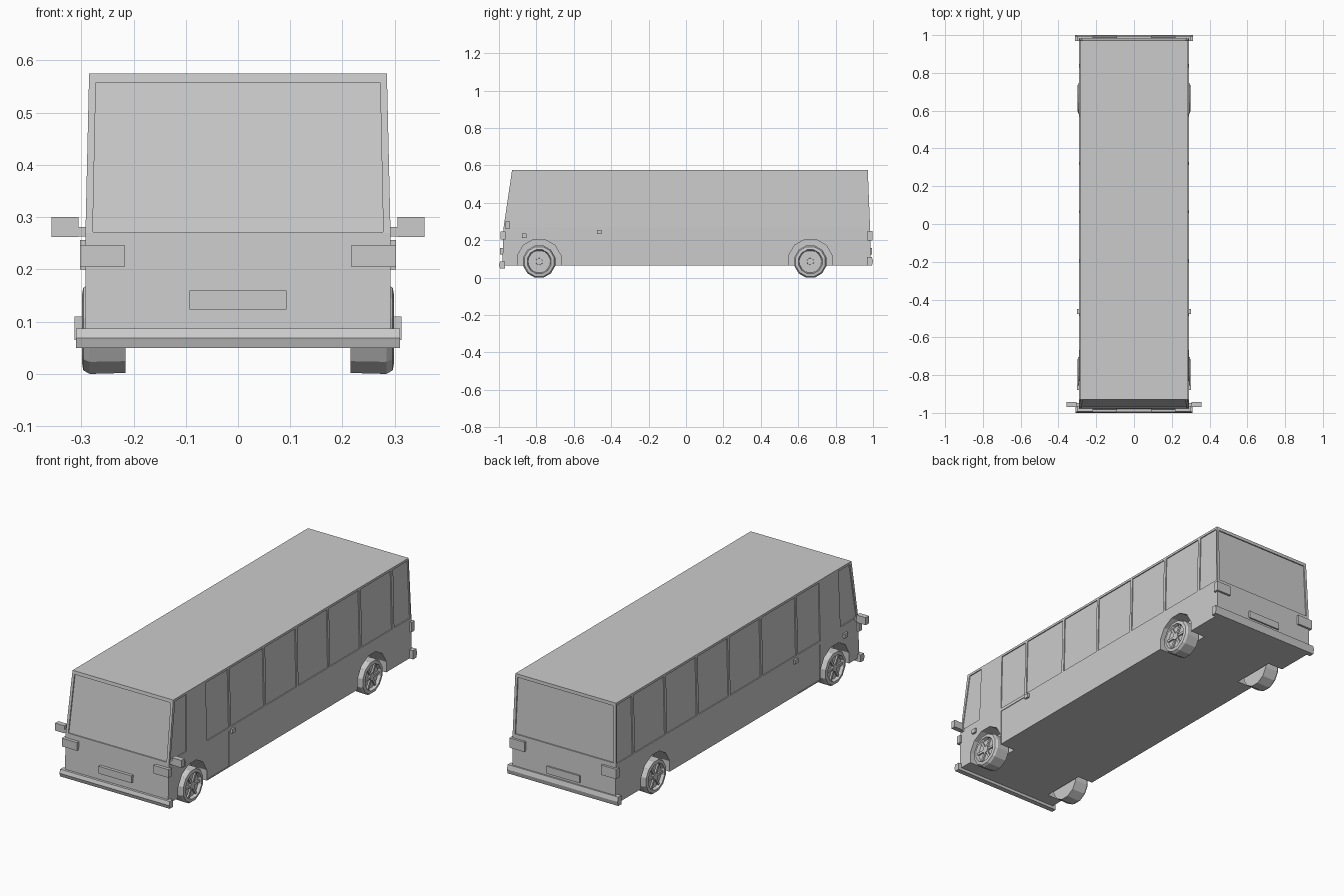
import bpy, bmesh, math
from mathutils import Vector

if "Cube" in bpy.data.objects:
    bpy.data.objects.remove(bpy.data.objects["Cube"])


def loft(name, loops):
    """Closed solid through a series of loops with equal point counts."""
    bm = bmesh.new()
    rings = [[bm.verts.new(p) for p in loop] for loop in loops]
    n = len(rings[0])
    for a, b in zip(rings, rings[1:]):
        for i in range(n):
            j = (i + 1) % n
            bm.faces.new((a[i], a[j], b[j], b[i]))
    bm.faces.new(rings[0])
    bm.faces.new(rings[-1])
    bmesh.ops.recalc_face_normals(bm, faces=bm.faces)
    me = bpy.data.meshes.new(name)
    bm.to_mesh(me)
    bm.free()
    ob = bpy.data.objects.new(name, me)
    bpy.context.collection.objects.link(ob)
    return ob


def rect(x0, x1, y0, y1, z):
    return [(x0, y0, z), (x1, y0, z), (x1, y1, z), (x0, y1, z)]


def box(name, x0, x1, y0, y1, z0, z1):
    return loft(name, [rect(x0, x1, y0, y1, z0), rect(x0, x1, y0, y1, z1)])


def ring(x, y, z, r, n=12):
    return [(x, y + r * math.cos((i + .5) * math.tau / n),
             z + r * math.sin((i + .5) * math.tau / n)) for i in range(n)]


def slope(z, low, high):
    t = max(0, (z - .27) / (.575 - .27))
    return low + (high - low) * t


def carve(target, cutters):
    for c in cutters:
        c.hide_render = True
        m = target.modifiers.new("cut", 'BOOLEAN')
        m.operation = 'DIFFERENCE'
        m.solver = 'EXACT'
        m.object = c
        bpy.context.view_layer.objects.active = target
        bpy.ops.object.modifier_apply(modifier=m.name)
        bpy.data.objects.remove(c)


# Body shell: upright below the waist, tapering above
body = loft("body", [rect(-.292, .292, -.982, .987, .065),
                     rect(-.292, .292, -.975, .984, .27),
                     rect(-.285, .285, -.93, .972, .575)])

# Side window outlines: bottom y range, top y range
windows = [(-.963, -.832, -.915, -.825)]
windows += [(a, b, a, b) for a, b in [(-.668, -.488), (-.474, -.205), (-.189, .057),
                                      (.072, .313), (.328, .569), (.585, .829)]]
windows.append((.846, .975, .846, .966))
cutters = []
for s in (1, -1):
    panels = [[(w[0], .268), (w[1], .268), (w[3], .563), (w[2], .563)] for w in windows]
    panels[0][0], panels[0][1] = (-.963, .277), (-.832, .277)
    panels.append([(-.667, .07), (-.488, .07), (-.488, .252), (-.667, .252)])  # lower door
    for i, p in enumerate(panels):
        d = .003 if i == len(panels) - 1 else .005
        cutters.append(loft("window_cutter", [
            [(s * (slope(z, .292, .285) + o), y, z) for y, z in p] for o in (.03, -d)]))
    # Wheel arches
    for y in (-.785, .665):
        cutters.append(loft("arch_cutter", [ring(s * x, y, .088, .12) for x in (.205, .35)]))

# Windscreen and rear window
pane = [(-.278, .272), (.278, .272), (.272, .558), (-.272, .558)]
for s, low, high in ((-1, .975, .93), (1, .984, .972)):
    cutters.append(loft("screen_cutter", [
        [(x, s * (slope(z, low, high) + o), z) for x, z in pane] for o in (.03, -.006)]))
carve(body, cutters)

# Wheels: lathed tyre with dished rim, hub and spokes
tyre = [(.215, .03), (.215, .087), (.284, .089), (.296, .082), (.299, .066), (.284, .06), (.284, .02)]
for side, s in (("right", 1), ("left", -1)):
    for pos, y in (("front", -.785), ("rear", .665)):
        zc = .086
        loft(f"{pos}_{side}_wheel", [ring(s * x, y, zc, r) for x, r in tyre])
        loft(f"{pos}_{side}_hub", [ring(s * x, y, zc, r) for x, r in ((.28, .02), (.294, .018))])
        for k in range(6):
            a = k * math.tau / 6
            u = Vector((0, math.cos(a), math.sin(a)))
            v = Vector((0, -math.sin(a), math.cos(a))) * .006
            c = Vector((0, y, zc))
            loft(f"{pos}_{side}_spoke", [
                [c + Vector((s * x, 0, 0)) + u * r + v * t
                 for r, t in ((.012, -1), (.062, -1), (.062, 1), (.012, 1))]
                for x in (.28, .292)])

    # Lamps wrapping the corners, with side marker and door handle
    def sbox(name, x0, x1, *rest):
        box(f"{side}_{name}", s * x0, s * x1, *rest)
    sbox("headlight", .217, .302, -.992, -.966, .205, .247)
    sbox("tail_light", .217, .302, .97, .996, .2, .25)
    sbox("side_marker", .285, .302, -.878, -.852, .213, .236)
    sbox("door_handle", .285, .302, -.476, -.451, .234, .256)

    # Mirror arm and head
    sbox("mirror_arm", .28, .308, -.966, -.948, .263, .281)
    sbox("mirror", .305, .357, -.968, -.942, .262, .3)

# Bumpers with a slight ridge, and number plates
for name, s, w, z0, z1 in (("front", -1, .31, .05, .087), ("rear", 1, .313, .065, .11)):
    prof = [(.968, z0), (.994, z0), (1.0, (z0 + z1) / 2), (.994, z1), (.968, z1)]
    loft(f"{name}_bumper", [[(x, s * y, z) for y, z in prof] for x in (-w, w)])
    box(f"{name}_plate", -.093, .093, s * .97, s * .994, .123, .16)
